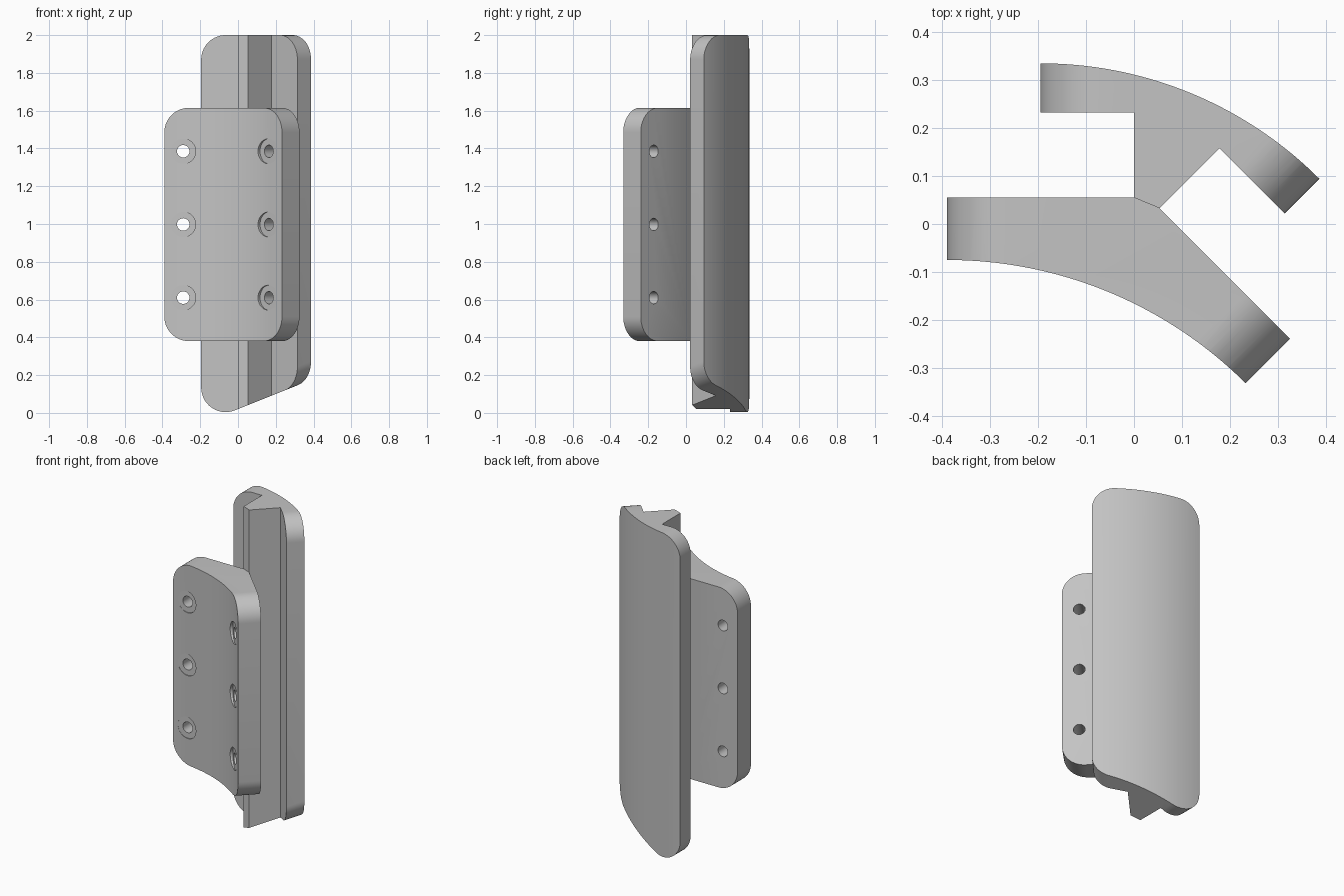
import bpy, bmesh, math
from mathutils import Vector, Matrix

if "Cube" in bpy.data.objects:
    bpy.data.objects.remove(bpy.data.objects["Cube"])

grey = bpy.data.materials.new("plain grey")
grey.use_nodes = True
colour = (0.55, 0.55, 0.55, 1)
grey.diffuse_color = colour
grey.node_tree.nodes["Principled BSDF"].inputs["Base Color"].default_value = colour

DIAG = Vector((1, -1)).normalized()    # direction of the angled wing
SLANT = math.radians(45)


def add(name, bm):
    bmesh.ops.recalc_face_normals(bm, faces=bm.faces)
    mesh = bpy.data.meshes.new(name)
    bm.to_mesh(mesh)
    bm.free()
    mesh.materials.append(grey)
    ob = bpy.data.objects.new(name, mesh)
    bpy.context.collection.objects.link(ob)
    return ob


def loft(name, loop_a, loop_b):
    """Closed solid between two matching loops of points."""
    bm = bmesh.new()
    a = [bm.verts.new(p) for p in loop_a]
    b = [bm.verts.new(p) for p in loop_b]
    bm.faces.new(a)
    bm.faces.new(b)
    for i in range(len(a)):
        bm.faces.new((a[i - 1], a[i], b[i], b[i - 1]))
    return add(name, bm)


def prism(name, outline, low, high):
    return loft(name, *[[(x, y, z) for x, y in outline] for z in (low, high)])


def arc(start, radius, steps=40):
    """Eighth circle that leaves start heading +x and bends to the diagonal,
    with a short straight run past each end."""
    pts = [Vector((start[0] + radius * math.sin(SLANT * i / steps),
                   start[1] - radius * (1 - math.cos(SLANT * i / steps))))
           for i in range(steps + 1)]
    return [pts[0] - Vector((0.1, 0))] + pts + [pts[-1] + DIAG * 0.1]


def corner(r, tilt, steps=14):
    """Fillet from a vertical side to a tilted base, as inward offsets."""
    rise = r / math.tan(SLANT - tilt / 2)
    angles = [(math.pi / 2 + tilt) * i / steps for i in range(steps + 1)]
    return [(r - r * math.cos(t), rise - r * math.sin(t)) for t in angles]


def rounded_block(left, right, y0, y1, bottom, top, slope, r):
    """Limiting block: flat left end, diagonal right end, rounded corners."""
    skew = slope * DIAG.x
    square = corner(r, 0)
    low_left = corner(r, math.atan(slope))
    low_right = corner(r, -math.atan(skew))
    stretch = 1 / DIAG.x
    loops = []
    for y in (y0, y1):
        end = right + y
        loop = [(left + a, y, bottom + slope * left + b) for a, b in low_left]
        loop += [(end - stretch * a, y, bottom + slope * end + b - skew * a)
                 for a, b in reversed(low_right)]
        loop += [(end - stretch * a, y, top - b) for a, b in square]
        loop += [(left + a, y, top - b) for a, b in reversed(square)]
        loops.append(loop)
    return loft("corner_cutter", *loops)


def cylinder(centre, direction, radius, start, end):
    bm = bmesh.new()
    d = Vector((direction[0], direction[1], 0)).normalized()
    middle = Vector(centre) + d * (start + end) / 2
    m = Matrix.Translation(middle) @ d.to_track_quat('Z', 'Y').to_matrix().to_4x4()
    bmesh.ops.create_cone(bm, cap_ends=True, segments=40, radius1=radius,
                          radius2=radius, depth=end - start, matrix=m)
    return add("hole_cutter", bm)


def cut(ob, cutter, operation):
    mod = ob.modifiers.new("cut", 'BOOLEAN')
    mod.operation, mod.object, mod.solver = operation, cutter, 'EXACT'
    bpy.context.view_layer.objects.active = ob
    bpy.ops.object.modifier_apply(modifier=mod.name)
    bpy.data.objects.remove(cutter)


# Tall curved back plate with its joining stem
back_curve = arc((-0.195, 0.335), 0.8225)
back_plate = prism("back_plate", back_curve + [
    Vector((0.315, 0.022)) + DIAG * 0.1, (0.178, 0.158), (0.053, 0.033),
    (0, 0.055), (0, 0.233), (-0.295, 0.233)], -0.3, 2.3)
cut(back_plate, rounded_block(-0.195, 0.2925, -0.08, 0.45, 0.02, 2, 0.4, 0.13), 'INTERSECT')

# Shorter curved front plate
front_curve = arc((-0.39, -0.075), 0.883)
front_plate = prism("front_plate", front_curve + [
    Vector((0.325, -0.239)) + DIAG * 0.1, (0.053, 0.033), (0, 0.055),
    (-0.49, 0.055)], 0.2, 1.8)
cut(front_plate, rounded_block(-0.39, 0.565, -0.48, 0.2, 0.38, 1.615, 0, 0.13), 'INTERSECT')

# Screw holes with shallow flat seats in both wings
seat_end = front_curve[-2]
for z in (0.61, 0.9975, 1.385):
    for (x, y), direction in (((-0.29, -0.075), (0, 1)),
                              (seat_end - DIAG * 0.1, (1, 1))):
        cut(front_plate, cylinder((x, y, z), direction, 0.066, -0.1, -0.0005), 'DIFFERENCE')
        cut(front_plate, cylinder((x, y, z), direction, 0.033, -0.2, 0.3), 'DIFFERENCE')

# Smooth curves, crisp edges
for ob in (back_plate, front_plate):
    bpy.ops.object.select_all(action='DESELECT')
    ob.select_set(True)
    bpy.context.view_layer.objects.active = ob
    bpy.ops.object.shade_smooth_by_angle(angle=math.radians(30))
